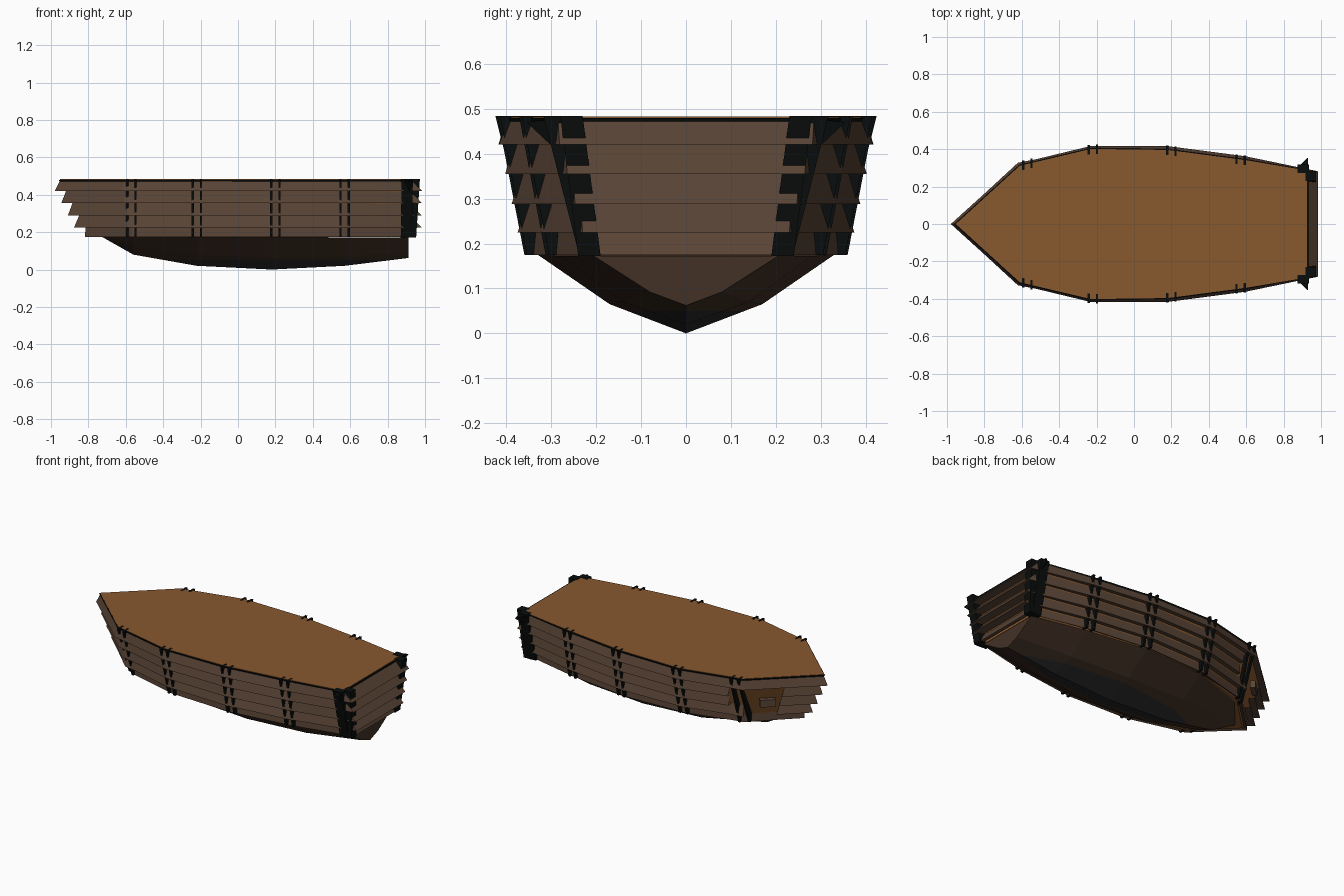
import bpy, bmesh
from mathutils import Vector

if "Cube" in bpy.data.objects:
    bpy.data.objects.remove(bpy.data.objects["Cube"])

def mat(name, c):
    m = bpy.data.materials.new(name)
    m.diffuse_color = (*c, 1)
    m.use_nodes = True
    m.node_tree.nodes["Principled BSDF"].inputs["Base Color"].default_value = m.diffuse_color
    return m

DECK = mat("warm_wood", (0.25, 0.10, 0.028))
PLANK = mat("brown_wood", (0.10, 0.058, 0.037))
HULL = mat("dark_wood", (0.055, 0.031, 0.019))
TAR = mat("dark_grey", (0.025, 0.025, 0.027))
IRON = mat("black_iron", (0.003, 0.004, 0.004))

# hull outlines (x, half width) at deck and chine height, bow to stern
TOP = [(-.95, 0), (-.61, .31), (-.23, .40), (.18, .395), (.60, .34), (.925, .285)]
LOW = [(-.79, 0), (-.56, .225), (-.22, .315), (.18, .33), (.57, .28), (.92, .205)]
ZT, ZL = .478, .175

def lerp(a, b, t):
    return tuple(p + (q - p) * t for p, q in zip(a, b))

def split(o):
    """Add two stations either side of the bow shoulder, for the hole."""
    return [o[0], lerp(o[0], o[1], .45), o[1], lerp(o[1], o[2], .2)] + o[2:]

def outline(z, out=0.0):
    """Half outline at height z, pushed outwards by a share of the lap."""
    t = (ZT - z) / (ZT - ZL)
    pts = [lerp(a, b, t) for a, b in zip(split(TOP), split(LOW))]
    n = len(pts) - 1
    res = []
    for i, (x, y) in enumerate(pts):
        if i == 0:
            x -= .06 * out
        elif i == n:
            x, y = x + .06 * out, y + .012 * out
        else:
            y += .034 * out
            x -= .02 * out if i < 3 else 0
        res.append((x, y))
    return res

def ring(bm, half, z):
    """Closed loop: +y stern to bow, then -y bow to stern."""
    pts = [(x, y) for x, y in reversed(half)] + [(x, -y) for x, y in half[1:]]
    return [bm.verts.new((x, y, z)) for x, y in pts]

def bridge(bm, a, b, skip=()):
    n = len(a)
    for i in range(n):
        if i not in skip:
            bm.faces.new((a[i], a[(i + 1) % n], b[(i + 1) % n], b[i]))

def finish(name, bm, *mats, normals=True):
    if normals:
        bmesh.ops.recalc_face_normals(bm, faces=bm.faces)
    me = bpy.data.meshes.new(name)
    bm.to_mesh(me)
    bm.free()
    for m in mats:
        me.materials.append(m)
    ob = bpy.data.objects.new(name, me)
    bpy.context.collection.objects.link(ob)
    return ob

def slab(name, z0, z1, out0, out1, m):
    bm = bmesh.new()
    a, b = ring(bm, outline(z0, out0), z0), ring(bm, outline(z1, out1), z1)
    bridge(bm, a, b)
    bm.faces.new(a)
    bm.faces.new(b)
    return finish(name, bm, m)

# solid inner body with the deck on top, and the thin black rim
slab("deck_body", ZL, .483, -.15, 0, DECK)
slab("deck_rim", .470, .480, .1, .15, IRON)

# lapped planks: every strake flares out to its lower edge
EDGES = [.478, .42, .355, .288, .225, .175]
HOLES = {1: (5, 6), 2: (5, 6), 3: (6,)}
for k in range(5):
    flare = .45 if k == 4 else 1
    z0, z1 = EDGES[k], EDGES[k + 1]
    skip = tuple(s - 1 for s in HOLES.get(k, ()))
    bm = bmesh.new()
    a = ring(bm, outline(z0), z0)
    b = ring(bm, outline(z1, flare), z1)
    c = ring(bm, outline(z1 + .006), z1 + .006)
    bridge(bm, a, b, skip)
    bridge(bm, b, c, skip)
    finish(f"strake_{k + 1}", bm, PLANK)

# lower hull: chine, bilge and keel lines per station
bilge = [(0, .21), (.10, .125), (.16, .08), (.17, .065), (.14, .07), (.08, .092)]
keel = [.21, .08, .02, .0, .02, .062]
chine = [.215, .19, .18, .175, .172, .172]
bm = bmesh.new()
sections = []
for (x, w), (bw, bz), kz, cz in zip(LOW, bilge, keel, chine):
    x = min(x, .912)
    sections.append([bm.verts.new(p) for p in (
        (x, w, cz), (x, bw, bz), (x, 0, kz), (x, -bw, bz), (x, -w, cz))])
for s, t in zip(sections, sections[1:]):
    for i in range(4):
        bm.faces.new((s[i], s[i + 1], t[i + 1], t[i]))
    bm.faces.new((s[0], t[0], t[4], s[4]))
bm.faces.new(sections[-1])
bmesh.ops.remove_doubles(bm, verts=bm.verts, dist=.006)
bmesh.ops.bisect_plane(bm, geom=bm.verts[:] + bm.edges[:] + bm.faces[:],
                       plane_co=(0, 0, .05), plane_no=(0, 0, 1))
for f in bm.faces:  # tarred bottom
    f.material_index = 1 if f.calc_center_median().z < .05 else 0
finish("lower_hull", bm, HULL, TAR)

def bars(name, items):
    """Slanted square bars (top, bottom, x size, y size), on both sides."""
    bm = bmesh.new()
    for top, bot, sx, sy in items:
        for side in (1, -1):
            loops = []
            for p in (top, bot):
                loops.append([bm.verts.new((p[0] + dx * sx / 2, side * (p[1] + dy * sy / 2), p[2]))
                              for dx, dy in ((-1, -1), (1, -1), (1, 1), (-1, 1))])
            bridge(bm, *loops)
            bm.faces.new(loops[0])
            bm.faces.new(loops[1])
    return finish(name, bm, IRON)

def half_at(o, x):
    for a, b in zip(o, o[1:]):
        if x <= b[0]:
            return a[1] + (b[1] - a[1]) * (x - a[0]) / (b[0] - a[0])
    return o[-1][1]

# paired iron straps along the sides
items = []
for x in (-.57, -.22, .20, .57):
    for d in (-.022, .022):
        items.append(((x + d, half_at(TOP, x + d), .484),
                      (x + d, half_at(LOW, x + d) + .005, .175), .013, .05))
bars("side_straps", items)

# iron brackets wrapping the stern corners
bars("stern_brackets", [
    ((.945, .255, .484), (.925, .215, .172), .055, .05),
    ((.905, .295, .484), (.90, .215, .172), .06, .045)])
bm = bmesh.new()
for s in (1, -1):
    v = [bm.verts.new(p) for p in ((.86, s * .29, .48), (.93, s * .355, .47),
                                   (.93, s * .27, .48), (.91, s * .27, .39))]
    for tri in ((0, 1, 2), (0, 1, 3), (1, 2, 3), (0, 2, 3)):
        bm.faces.new([v[i] for i in tri])
finish("corner_spikes", bm, IRON)

# broken plank stub in the hole at the bow
bm = bmesh.new()
bmesh.ops.create_cube(bm, size=1)
stub = finish("broken_plank", bm, PLANK)
stub.scale = (.09, .03, .045)
stub.location = (-.70, .195, .315)
stub.rotation_euler = (0, 0, .75)
